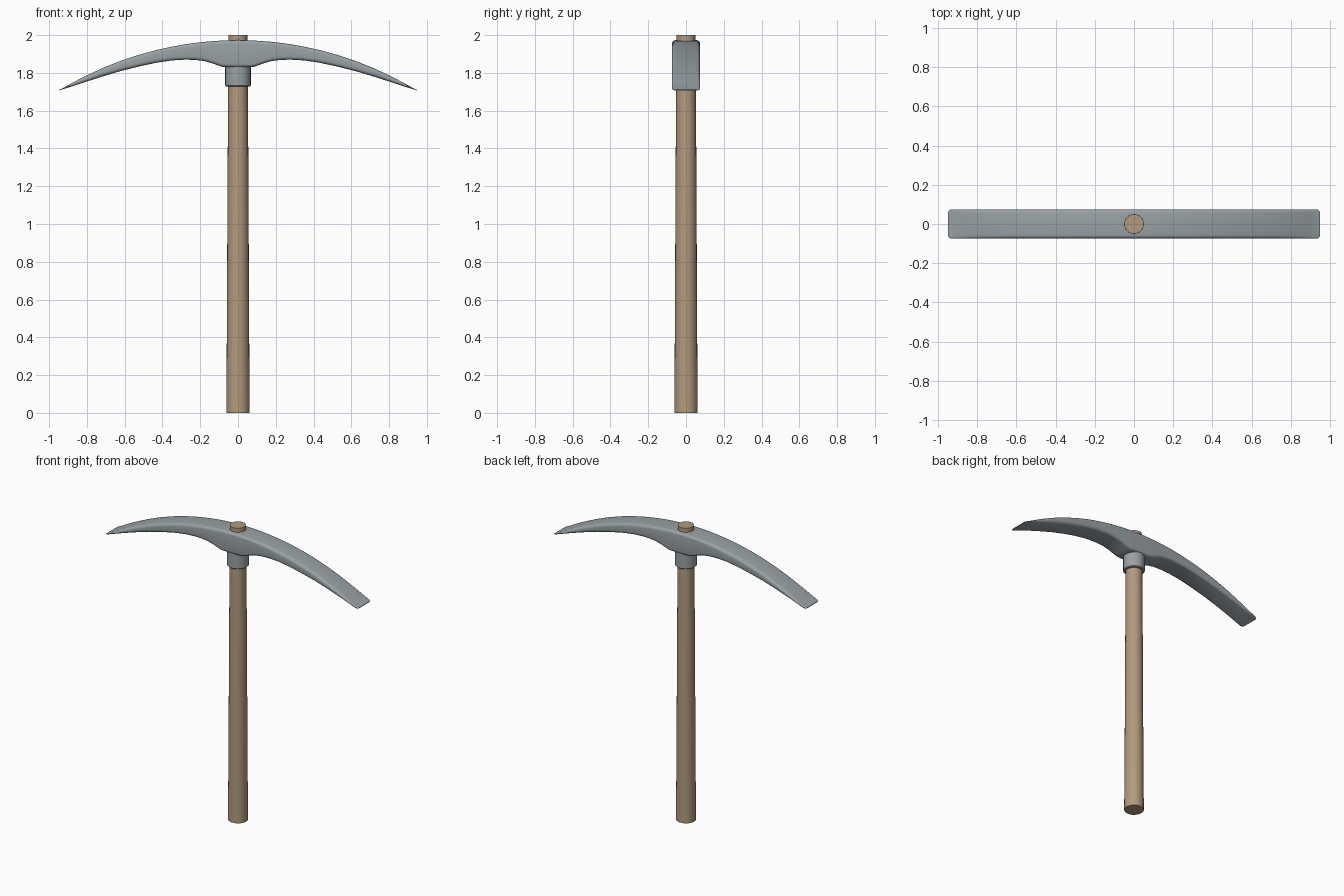
import bpy, bmesh, math

if "Cube" in bpy.data.objects:
    bpy.data.objects.remove(bpy.data.objects["Cube"])


def material(name, rgb):
    m = bpy.data.materials.new(name)
    m.diffuse_color = (*rgb, 1)
    m.use_nodes = True
    m.node_tree.nodes["Principled BSDF"].inputs["Base Color"].default_value = m.diffuse_color
    return m


def loft(name, rings, mat, angle):
    """Skin a list of equal-length point rings and cap both ends."""
    bm = bmesh.new()
    vs = [[bm.verts.new(p) for p in r] for r in rings]
    n = len(rings[0])
    for a, b in zip(vs, vs[1:]):
        for i in range(n):
            j = (i + 1) % n
            bm.faces.new((a[i], a[j], b[j], b[i]))
    bm.faces.new(vs[0])
    bm.faces.new(vs[-1])
    bmesh.ops.recalc_face_normals(bm, faces=bm.faces)
    me = bpy.data.meshes.new(name)
    bm.to_mesh(me)
    bm.free()
    me.materials.append(mat)
    ob = bpy.data.objects.new(name, me)
    bpy.context.collection.objects.link(ob)
    bpy.ops.object.select_all(action='DESELECT')
    ob.select_set(True)
    bpy.context.view_layer.objects.active = ob
    bpy.ops.object.shade_smooth_by_angle(angle=math.radians(angle))
    return ob


def circle(r, z, n):
    return [(r * math.cos(2 * math.pi * i / n), r * math.sin(2 * math.pi * i / n), z)
            for i in range(n)]


def rounded_section(x, z0, z1, w, r):
    """Rounded rectangle across the head at station x."""
    rz = min(r, (z1 - z0) * 0.4)
    pts = []
    for k, (sy, sz) in enumerate([(1, 1), (-1, 1), (-1, -1), (1, -1)]):
        cy = sy * (w - r)
        cz = z1 - rz if sz > 0 else z0 + rz
        for s in range(5):
            a = math.pi / 2 * (k + s / 4)
            pts.append((x, cy + r * math.cos(a), cz + rz * math.sin(a)))
    return pts


wood = material("wood", (0.45, 0.32, 0.21))
steel = material("steel", (0.32, 0.36, 0.38))

# Wooden shaft, slightly thicker at the foot
loft("handle", [circle(r, z, 24) for r, z in
                [(0.062, 0), (0.059, 0.45), (0.055, 1.3), (0.052, 1.75), (0.05, 2.0)]],
     wood, 40)

# Collar below the head
loft("collar", [circle(r, z, 24) for r, z in
                [(0.063, 1.728), (0.068, 1.733), (0.068, 1.86)]], steel, 30)

# Head: top edge is an arc, bottom edge given for one half and mirrored
R, TOP = 1.817, 1.973
half = [(0.0, 1.83), (0.065, 1.83), (0.085, 1.832), (0.11, 1.841), (0.14, 1.852),
        (0.18, 1.863), (0.23, 1.869), (0.28, 1.870), (0.35, 1.866), (0.43, 1.854),
        (0.52, 1.835), (0.62, 1.81), (0.72, 1.78), (0.82, 1.748), (0.89, 1.725),
        (0.935, 1.711), (0.948, 1.707)]
stations = [(-x, z) for x, z in reversed(half[1:])] + half
rings = []
for x, z in stations:
    top = TOP - R + math.sqrt(R * R - x * x)
    w = 0.074 - (0.010 if abs(x) > 0.94 else 0)
    rings.append(rounded_section(x, z, max(top, z + 0.004), w, 0.018))
loft("pick_head", rings, steel, 50)
